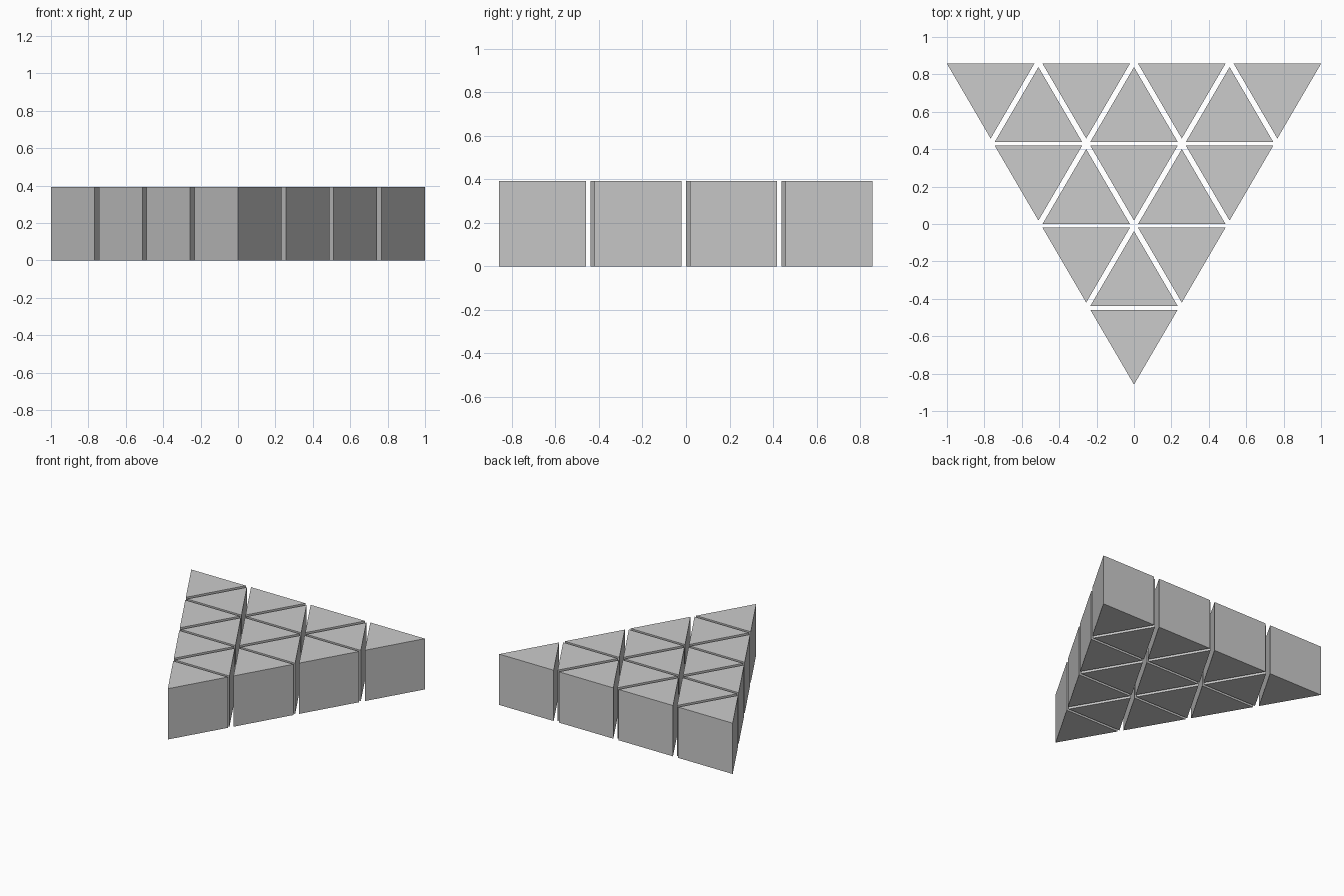
import bpy

if "Cube" in bpy.data.objects:
    bpy.data.objects.remove(bpy.data.objects["Cube"])

SIDE, DEPTH, HEIGHT = 0.467, 0.40, 0.393   # one triangular block
PITCH_X, PITCH_Y = 0.511, 0.4385           # spacing of columns and rows
TOP_Y = 0.857


def prism(name, cx, base_y, apex_y):
    """Triangular prism with its flat edge at base_y and its point at apex_y."""
    outline = [(cx - SIDE / 2, base_y), (cx + SIDE / 2, base_y), (cx, apex_y)]
    if apex_y < base_y:
        outline.reverse()  # keep counter-clockwise winding
    verts = [(x, y, z) for z in (0, HEIGHT) for x, y in outline]
    faces = [(2, 1, 0), (3, 4, 5), (0, 1, 4, 3), (1, 2, 5, 4), (2, 0, 3, 5)]
    mesh = bpy.data.meshes.new(name)
    mesh.from_pydata(verts, [], faces)
    obj = bpy.data.objects.new(name, mesh)
    bpy.context.collection.objects.link(obj)


# Rows of four, three, two and one front-pointing blocks
for row in range(4):
    count = 4 - row
    y = TOP_Y - row * PITCH_Y
    for i in range(count):
        x = (i - (count - 1) / 2) * PITCH_X
        prism(f"front_pointing_block_{row}_{i}", x, y, y - DEPTH)
        # Back-pointing block filling the space before the next one
        if i < count - 1:
            prism(f"back_pointing_block_{row}_{i}", x + PITCH_X / 2,
                  y - 0.018 - DEPTH, y - 0.018)
